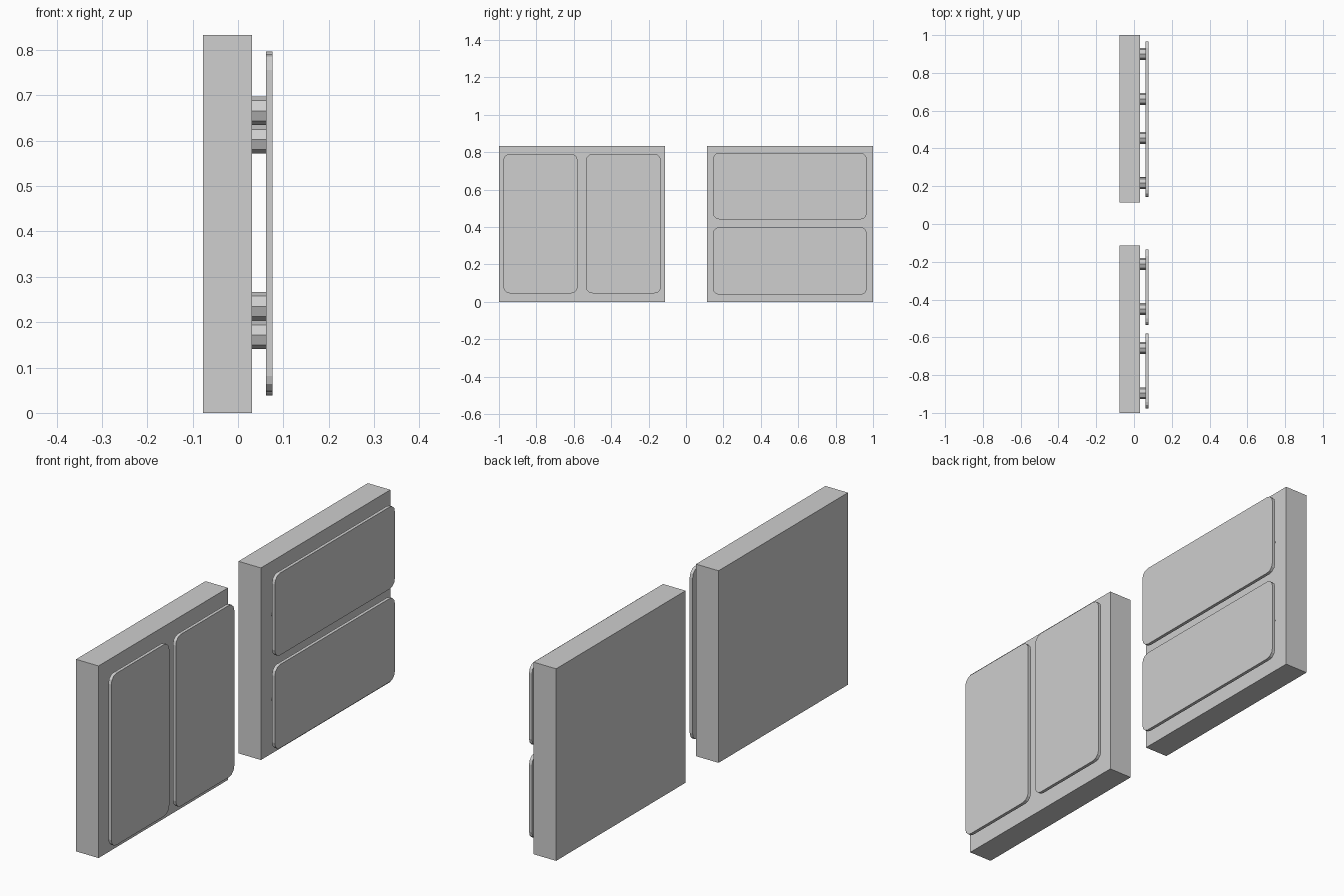
import bpy, bmesh, math
from mathutils import Matrix

cube = bpy.data.objects.get("Cube")
if cube:
    bpy.data.objects.remove(cube, do_unlink=True)

grey = bpy.data.materials.new("light_grey")
grey.use_nodes = True
colour = (0.62, 0.62, 0.62, 1)
grey.diffuse_color = colour
grey.node_tree.nodes["Principled BSDF"].inputs["Base Color"].default_value = colour

BACK, FACE, PANEL_BACK, PANEL_FACE = -0.077, 0.031, 0.062, 0.076
HEIGHT = 0.833


def finish(name, bm):
    mesh = bpy.data.meshes.new(name)
    bm.to_mesh(mesh)
    bm.free()
    mesh.materials.append(grey)
    obj = bpy.data.objects.new(name, mesh)
    bpy.context.collection.objects.link(obj)
    return obj


def slab(name, x, y, z, radius=0):
    """Box between the given limits, with its four x-running edges rounded."""
    bm = bmesh.new()
    spans = (x, y, z)
    size = [b - a for a, b in spans]
    centre = [(a + b) / 2 for a, b in spans]
    bmesh.ops.create_cube(bm, size=1, matrix=Matrix.Translation(centre) @ Matrix.Diagonal((*size, 1)))
    if radius:
        edges = [e for e in bm.edges if abs(e.verts[0].co.x - e.verts[1].co.x) > size[0] / 2]
        bmesh.ops.bevel(bm, geom=edges, offset=radius, segments=3, profile=0.5, affect='EDGES')
    return finish(name, bm)


def standoffs(name, ys, zs):
    """Grid of short octagonal pegs between the wall and its panels."""
    bm = bmesh.new()
    for y in ys:
        for z in zs:
            place = Matrix.Translation(((FACE + PANEL_BACK) / 2, y, z)) @ Matrix.Rotation(math.pi / 2, 4, 'Y')
            bmesh.ops.create_cone(bm, cap_ends=True, segments=8, radius1=0.0315, radius2=0.0315,
                                  depth=PANEL_BACK - FACE, matrix=place)
    return finish(name, bm)


# Two thick wall blocks
slab("front_wall", (BACK, FACE), (-1, -0.113), (0, HEIGHT))
slab("rear_wall", (BACK, FACE), (0.113, 1), (0, HEIGHT))

# Front wall: two upright panels side by side
for i, y in enumerate([(-0.977, -0.579), (-0.535, -0.134)]):
    slab(f"upright_panel_{i + 1}", (PANEL_BACK, PANEL_FACE), y, (0.046, 0.791), 0.035)
standoffs("upright_standoffs", (-0.896, -0.656, -0.45, -0.211), (0.172, 0.666))

# Rear wall: two lying panels, one above the other
for i, z in enumerate([(0.038, 0.4), (0.441, 0.797)]):
    slab(f"lying_panel_{i + 1}", (PANEL_BACK, PANEL_FACE), (0.144, 0.967), z, 0.035)
standoffs("lying_standoffs", (0.216, 0.456, 0.662, 0.901), (0.235, 0.603))
